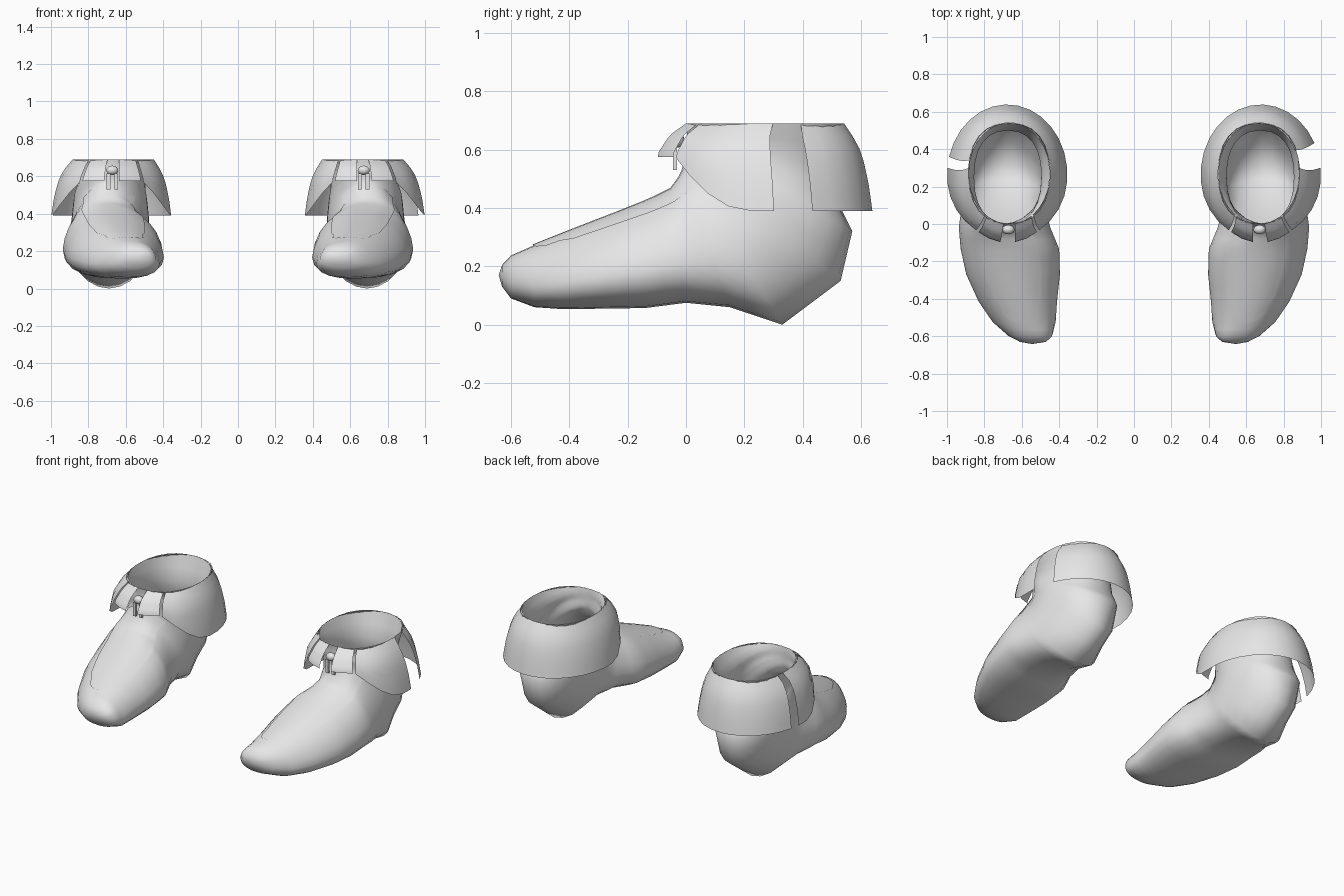
import bpy, bmesh, math
from mathutils import Vector

if "Cube" in bpy.data.objects:
    bpy.data.objects.remove(bpy.data.objects["Cube"])

leather = bpy.data.materials.new("pale grey leather")
leather.diffuse_color = (0.8, 0.8, 0.8, 1)
leather.use_nodes = True
leather.node_tree.nodes["Principled BSDF"].inputs["Base Color"].default_value = leather.diffuse_color

# Foot cross-sections: sole/back y, z; top/front y, z; inner x, outer x
RINGS = [
    (-.63, .13, -.63, .205, .47, .61),
    (-.60, .09, -.60, .237, .438, .67),
    (-.52, .06, -.53, .268, .42, .755),
    (-.42, .053, -.40, .32, .413, .83),
    (-.28, .055, -.25, .378, .398, .895),
    (-.14, .057, -.12, .43, .402, .925),
    (.0, .075, -.05, .465, .45, .935),
    (.15, .06, -.018, .51, .478, .92),
    (.33, .0, .0, .56, .475, .905),
    (.53, .15, .003, .585, .475, .89),
    (.57, .32, .003, .61, .485, .88),
    (.52, .42, .003, .635, .495, .86),
    (.50, .53, .003, .66, .495, .855),
    (.54, .69, .0, .69, .45, .885),
]


def surf(u, a):
    """Point on the foot: u along the rings, a = angle from the top line."""
    i = min(int(u), len(RINGS) - 2)
    f = u - i
    by, bz, ty, tz, x0, x1 = [p + (q - p) * f for p, q in zip(RINGS[i], RINGS[i + 1])]
    heel = max(0, 1 - abs(u - 8.5) / 2)            # pointed heel
    e = .86 + .26 * heel
    k = .24 * max(0, min(1, u / 2, (9 - u) / 2))   # wide sole on the forefoot
    power = lambda v: math.copysign(abs(v) ** e, v)
    s, c = power(math.sin(a)), power(math.cos(a))
    s *= (1 - k * c) / (1 + .5 * k * k + .03 * k)
    return Vector(((x0 + x1) / 2 + s * (x1 - x0) / 2,
                   (by + ty) / 2 + c * (ty - by) / 2,
                   (bz + tz) / 2 + c * (tz - bz) / 2))


def finish(bm, name, side, angle=50):
    """Mirror to the wanted foot and make a smooth shaded object."""
    for v in bm.verts:
        v.co.x *= side
    bmesh.ops.recalc_face_normals(bm, faces=bm.faces)
    me = bpy.data.meshes.new(name)
    bm.to_mesh(me)
    bm.free()
    me.materials.append(leather)
    ob = bpy.data.objects.new(name, me)
    bpy.context.collection.objects.link(ob)
    bpy.ops.object.select_all(action='DESELECT')
    ob.select_set(True)
    bpy.context.view_layer.objects.active = ob
    bpy.ops.object.shade_smooth_by_angle(angle=math.radians(angle))
    return ob


def grid(rows, closed=False):
    """Skin a list of point rows with quads."""
    bm = bmesh.new()
    vs = [[bm.verts.new(p) for p in row] for row in rows]
    n = len(rows[0])
    for r, q in zip(vs, vs[1:]):
        for j in range(n if closed else n - 1):
            k = (j + 1) % n
            bm.faces.new((r[j], r[k], q[k], q[j]))
    return bm, vs


def lerp(table, v):
    """Piecewise linear lookup; the first column is the key."""
    for a, b in zip(table, table[1:]):
        if v <= b[0]:
            f = max(0, (v - a[0]) / (b[0] - a[0]))
            return [p + (q - p) * f for p, q in zip(a[1:], b[1:])]
    return list(table[-1][1:])


# Cuff ellipse by height: z, centre x, centre y, radius x, radius y
CUFF = [(.39, .678, .262, .322, .377), (.49, .677, .258, .308, .367),
        (.59, .675, .252, .283, .35), (.65, .672, .255, .249, .314),
        (.69, .667, .27, .218, .272)]
# Cuff lower edge by angle from the front
HEM = [(36, .57), (50, .5), (65, .425), (74, .4), (82, .39), (180, .39)]


def cuff_panel(name, side, a0, a1, hem=None):
    steps = max(2, round(abs(a1 - a0) / 12))
    rows = []
    for t in range(8):
        row = []
        for j in range(steps + 1):
            a = a0 + (a1 - a0) * j / steps
            low = hem or lerp(HEM, min(abs(a), 360 - abs(a)))[0]
            z = .69 + (low - .69) * t / 7
            cx, cy, rx, ry = lerp(CUFF, z)
            r = math.radians(a)
            row.append((cx + rx * math.sin(r), cy - ry * math.cos(r), z))
        rows.append(row)
    finish(grid(rows)[0], name, side)


for side, tag in ((1, "right"), (-1, "left")):
    # Hollow foot, open at the ankle and closed at the toe
    n, sub = 24, 2
    rows = [[surf(i / sub, math.tau * j / n) for j in range(n)]
            for i in range((len(RINGS) - 1) * sub + 1)]
    bm, vs = grid(rows, True)
    tip = bm.verts.new((.545, -.642, .17))
    for j in range(n):
        bm.faces.new((tip, vs[0][j], vs[0][(j + 1) % n]))
    finish(bm, tag + "_foot", side, 80)

    # Thin vamp panel on the instep with a rounded toe end
    rows = []
    for i in range(17):
        f = i / 16
        u = 2.05 + 6.3 * f
        row = []
        for j in range(9):
            b = j / 4 - 1
            w = .8 if f > .08 else .68
            p = surf(u + .35 * b ** 4 * (1 - f), w * b)
            row.append(p + Vector((0, -.003, .004)))
        rows.append(row)
    finish(grid(rows)[0], tag + "_vamp_panel", side)

    # Folded cuff: split front flaps, outer flap and wrapped back flap
    cuff_panel(tag + "_cuff_front_outer", side, 8, 33, .575)
    cuff_panel(tag + "_cuff_front_inner", side, -33, -8, .575)
    cuff_panel(tag + "_cuff_outer", side, 36, 96)
    cuff_panel(tag + "_cuff_back", side, 117 if side > 0 else 105, 324)

    # Button and two hanging lace ends
    bm = bmesh.new()
    bmesh.ops.create_uvsphere(bm, u_segments=14, v_segments=8, radius=1)
    for v in bm.verts:
        v.co = Vector((.672 + v.co.x * .033, -.03 + v.co.y * .025, .632 + v.co.z * .025))
    finish(bm, tag + "_button", side)
    for k in (-1, 1):
        bm = bmesh.new()
        bmesh.ops.create_cube(bm, size=1)
        for v in bm.verts:
            v.co = Vector((.672 + k * .021 + v.co.x * .02,
                           -.038 + v.co.y * .014, .572 + v.co.z * .084))
        finish(bm, f"{tag}_lace_{'outer' if k > 0 else 'inner'}", side, 30)
